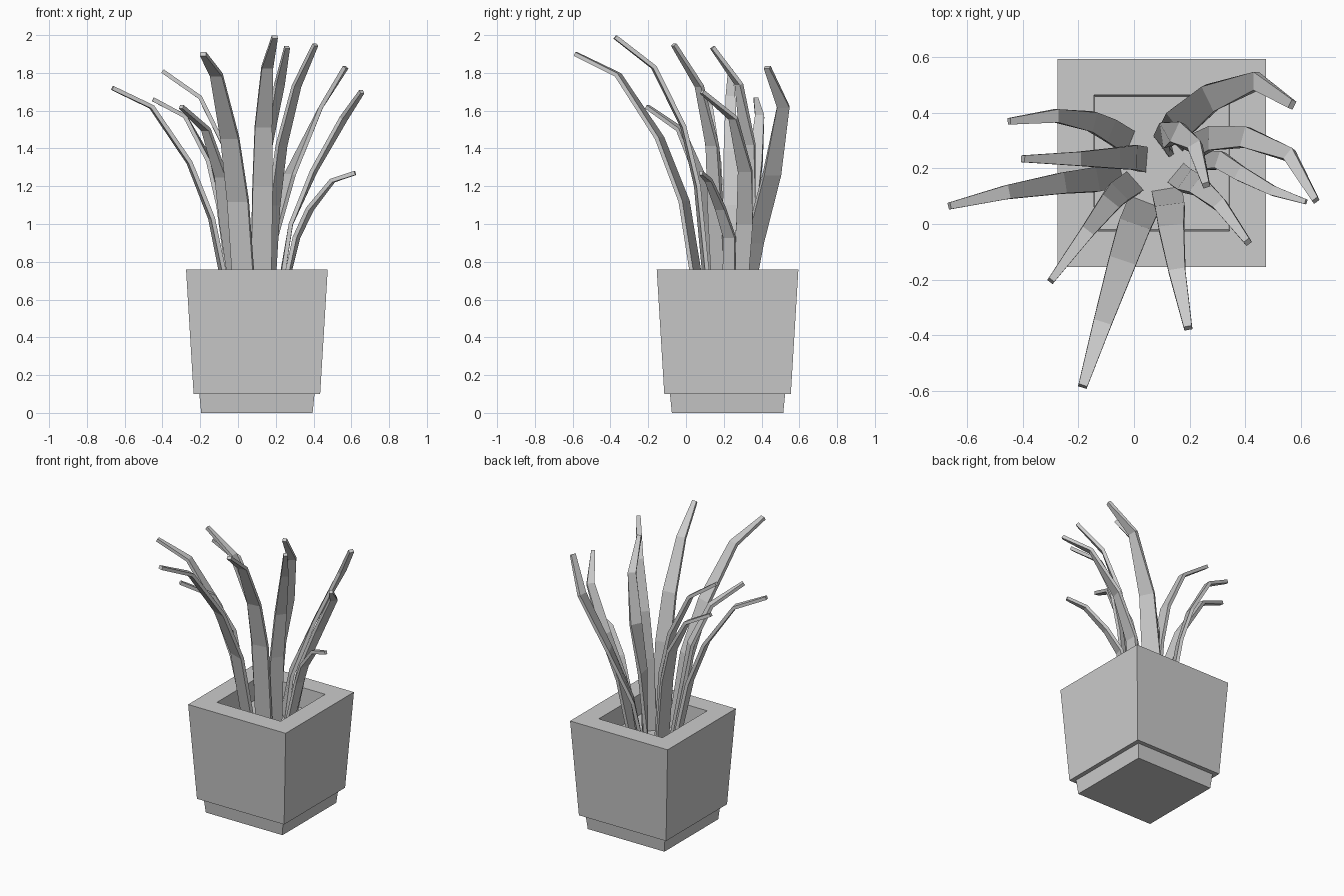
import bpy, bmesh
from mathutils import Vector

if "Cube" in bpy.data.objects:
    bpy.data.objects.remove(bpy.data.objects["Cube"])

CENTRE = Vector((0.10, 0.22, 0))   # pot centre
SOIL = 0.62


def skin_rings(name, rings):
    """Join four-point rings into a closed flat-faced solid."""
    bm = bmesh.new()
    loops = [[bm.verts.new(p) for p in ring] for ring in rings]
    for a, b in zip(loops, loops[1:]):
        for i in range(4):
            j = (i + 1) % 4
            bm.faces.new((a[i], a[j], b[j], b[i]))
    bm.faces.new(loops[0])
    bm.faces.new(loops[-1])
    bmesh.ops.recalc_face_normals(bm, faces=bm.faces)
    mesh = bpy.data.meshes.new(name)
    bm.to_mesh(mesh)
    bm.free()
    obj = bpy.data.objects.new(name, mesh)
    bpy.context.collection.objects.link(obj)
    return obj


def square(half, z):
    return [CENTRE + Vector((sx * half, sy * half, z))
            for sx, sy in ((-1, -1), (1, -1), (1, 1), (-1, 1))]


def leaf(name, half_width, low, high, tip, thickness=0.022):
    """Flat tapering blade that leaves the soil near the centre and droops to its tip."""
    low, high, tip = Vector(low), Vector(high), Vector(tip)
    root = low.lerp(CENTRE, 0.35)
    root.z = SOIL
    droop = tip - high
    droop.z = 0
    middle = (low + high) / 2 - 0.2 * droop     # the blade bows away from its droop
    pts = [root, low, middle, high, tip]
    overall = (tip - root).normalized()
    rings = []
    for i, (p, taper) in enumerate(zip(pts, (1, 0.97, 0.83, 0.55, 0.27))):
        tangent = (pts[min(i + 1, 4)] - pts[max(i - 1, 0)]).normalized()
        heading = tangent + 0.35 * overall
        side = Vector((-heading.y, heading.x, 0)).normalized()
        u = side * half_width * taper
        v = tangent.cross(side).normalized() * thickness / 2
        rings.append([p - u - v, p + u - v, p + u + v, p - u + v])
    return skin_rings(name, rings)


# Pot: foot, tapered outer wall, rim and recessed floor
skin_rings("pot", [square(0.295, 0), square(0.305, 0.10), square(0.335, 0.10),
                   square(0.375, 0.76), square(0.245, 0.76), square(0.24, SOIL)])

# Leaves on the left
leaf("leaf_left", 0.046, (-0.14, 0.16, 1.03), (-0.457, 0.115, 1.62), (-0.665, 0.065, 1.72))
leaf("leaf_left_tall", 0.046, (0.0, 0.24, 1.10), (-0.20, 0.235, 1.67), (-0.40, 0.235, 1.81))
leaf("leaf_back_left", 0.044, (-0.09, 0.34, 1.10), (-0.28, 0.39, 1.57), (-0.45, 0.37, 1.66))

# Leaves at the front
leaf("leaf_front_left", 0.045, (-0.06, 0.11, 1.00), (-0.17, -0.03, 1.50), (-0.30, -0.205, 1.62))
leaf("leaf_front", 0.06, (0.0, -0.01, 1.12), (-0.115, -0.36, 1.79), (-0.185, -0.585, 1.90))
leaf("leaf_front_tall", 0.055, (0.13, 0.06, 1.20), (0.155, -0.17, 1.83), (0.195, -0.375, 1.99))
leaf("leaf_front_right", 0.045, (0.19, 0.155, 1.10), (0.31, 0.07, 1.73), (0.41, -0.065, 1.95))

# Leaves on the right and at the back
leaf("leaf_centre", 0.048, (0.11, 0.32, 1.10), (0.22, 0.28, 1.74), (0.26, 0.14, 1.935))
leaf("leaf_right_low", 0.033, (0.31, 0.23, 0.93), (0.50, 0.12, 1.23), (0.62, 0.08, 1.27))
leaf("leaf_right", 0.045, (0.28, 0.31, 1.00), (0.56, 0.25, 1.56), (0.655, 0.085, 1.70))
leaf("leaf_back_right", 0.06, (0.16, 0.36, 0.90), (0.44, 0.515, 1.62), (0.57, 0.43, 1.83))
